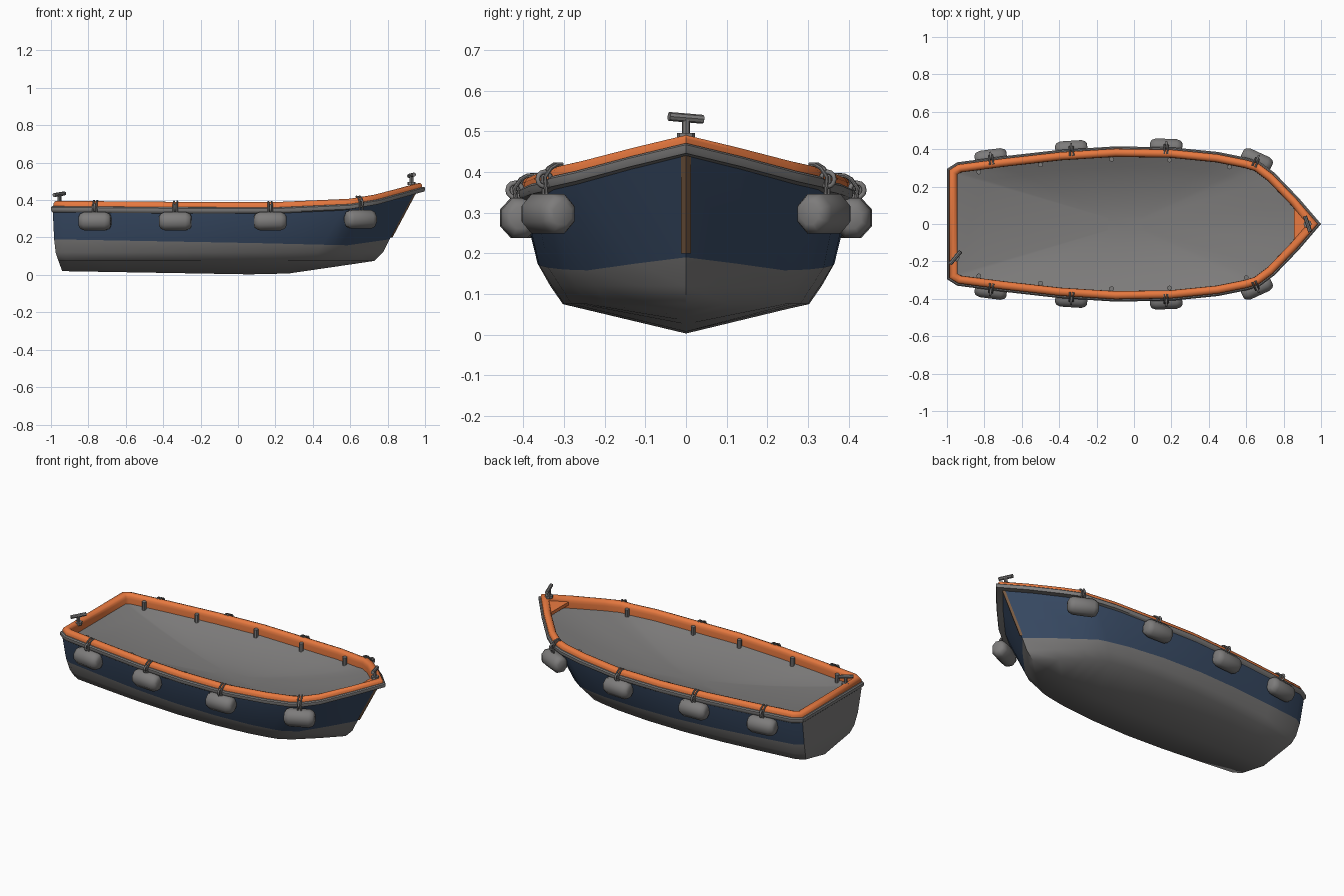
import bpy, bmesh, math
from mathutils import Vector

if "Cube" in bpy.data.objects:
    bpy.data.objects.remove(bpy.data.objects["Cube"])

def material(name, rgb):
    m = bpy.data.materials.new(name)
    m.diffuse_color = (*rgb, 1)
    m.use_nodes = True
    m.node_tree.nodes["Principled BSDF"].inputs["Base Color"].default_value = m.diffuse_color
    return m

GREY = material("grey", (0.205, 0.20, 0.198))
BLUE = material("navy_blue", (0.042, 0.073, 0.135))
ORANGE = material("orange", (0.80, 0.19, 0.05))
BROWN = material("stem_brown", (0.20, 0.11, 0.06))

def interp(x, table):
    if x <= table[0][0]:
        return table[0][1]
    for (x0, y0), (x1, y1) in zip(table, table[1:]):
        if x <= x1:
            return y0 + (y1 - y0) * (x - x0) / (x1 - x0)
    return table[-1][1]

# Gunwale half plan (stern to bow), sheer line and keel line
HALF = [(-1, .295), (-.945, .33), (-.7, .362), (-.4, .396), (-.1, .415), (.2, .41),
        (.45, .385), (.6, .355), (.67, .335), (.75, .275), (.88, .14), (1, 0)]
SHEER = [(-1, .367), (-.4, .362), (.2, .36), (.6, .378), (.75, .403), (1, .473)]
KEEL = [(-.94, .02), (.22, 0), (.70, .07), (.73, .075)]
LOOP = HALF + [(x, -y) for x, y in reversed(HALF[:-1])]

def sheer(x):
    return interp(x, SHEER)

def level(w, xs, xb, z):
    """Plan outline squeezed to width w and to x range xs..xb."""
    out = []
    for x, y in LOOP:
        nx = xs + (x + 1) / 2 * (xb - xs)
        out.append((nx, y * w, z(nx, x)))
    return out

def inset(d, dz):
    """Gunwale outline offset inwards by d, raised dz above the sheer."""
    out = []
    n = len(LOOP)
    for i in range(n):
        p0, p, p1 = (Vector(LOOP[(i + k) % n]) for k in (-1, 0, 1))
        a, b = (p - p0).normalized(), (p1 - p).normalized()
        na, nb = Vector((a.y, -a.x)), Vector((b.y, -b.x))
        q = p + (na + nb) * d / (1 + na.dot(nb))
        out.append((q.x, q.y, sheer(q.x) + dz))
    return out

def finish(name, bm, mats, angle=35):
    bmesh.ops.remove_doubles(bm, verts=bm.verts, dist=1e-4)
    me = bpy.data.meshes.new(name)
    bm.to_mesh(me)
    bm.free()
    for m in mats:
        me.materials.append(m)
    ob = bpy.data.objects.new(name, me)
    bpy.context.collection.objects.link(ob)
    bpy.ops.object.select_all(action='DESELECT')
    ob.select_set(True)
    bpy.context.view_layer.objects.active = ob
    bpy.ops.object.shade_smooth_by_angle(angle=math.radians(angle))
    return ob

def loft(name, rings, mats, rule=None, caps=(False, False), angle=35):
    bm = bmesh.new()
    vs = [[bm.verts.new(p) for p in r] for r in rings]
    n = len(rings[0])
    for j in range(len(rings) - 1):
        for i in range(n):
            k = (i + 1) % n
            f = bm.faces.new((vs[j][i], vs[j + 1][i], vs[j + 1][k], vs[j][k]))
            if rule:
                f.material_index = rule(j, i)
    if caps[0]:
        bm.faces.new(vs[0])
    if caps[1]:
        bm.faces.new(vs[-1][::-1])
    return finish(name, bm, mats, angle)

def tube(name, pts, r, mat):
    cu = bpy.data.curves.new(name, 'CURVE')
    cu.dimensions = '3D'
    cu.bevel_depth, cu.bevel_resolution, cu.use_fill_caps = r, 2, True
    s = cu.splines.new('POLY')
    s.points.add(len(pts) - 1)
    for p, q in zip(s.points, pts):
        p.co = (*q, 1)
    cu.materials.append(mat)
    ob = bpy.data.objects.new(name, cu)
    bpy.context.collection.objects.link(ob)
    bpy.ops.object.select_all(action='DESELECT')
    ob.select_set(True)
    bpy.context.view_layer.objects.active = ob
    bpy.ops.object.convert(target='MESH')
    bpy.ops.object.shade_smooth_by_angle(angle=math.radians(40))

# Outer hull: grey bottom and transom, blue topsides
upper = level(.97, -.99, .95, lambda nx, x: sheer(x) - .033)
water = level(.88, -.983, .81, lambda nx, x: interp(x, [(-1, .19), (.2, .17), (.75, .158), (1, .19)]))
hull = [level(0, -.94, .73, lambda nx, x: interp(nx, KEEL)),
        level(.73, -.96, .73, lambda nx, x: .075),
        level(.805, -.975, .775, lambda nx, x: .12), water, upper]
loft("hull", hull, [GREY, BLUE],
     lambda j, i: 1 if j == 3 and i != len(LOOP) - 1 else 0, angle=50)

# Grey rub rail around the gunwale
loft("rub_rail", [upper, inset(.003, -.026), inset(0, -.018), inset(0, -.006),
                  inset(.006, 0), inset(.03, .002)], [GREY])

# Rounded orange rail
loft("orange_rail", [inset(.012, 0), inset(.013, .014), inset(.02, .025), inset(.034, .029),
                     inset(.047, .025), inset(.054, .014), inset(.056, 0), inset(.056, -.03)],
     [ORANGE], angle=70)

# Shallow dished interior
FLOOR = .24
rim = inset(.056, -.03)
dish = [[(-.03 + (x + .03) * f, y * f, FLOOR + (z - FLOOR) * f * f) for x, y, z in rim]
        for f in (1, .85, .7, .5, .3, .12)]
loft("interior", dish, [GREY], caps=(False, True), angle=80)

# Triangular bow plate inside the rail
bm = bmesh.new()
tri = [(.855, -.105), (.93, 0), (.855, .105)]
top = [bm.verts.new((x, y, sheer(x) + .008)) for x, y in tri]
low = [bm.verts.new((x, y, sheer(x) - .012)) for x, y in tri]
bm.faces.new(top)
bm.faces.new(low[::-1])
for i in range(3):
    k = (i + 1) % 3
    bm.faces.new((top[i], low[i], low[k], top[k]))
finish("bow_plate", bm, [ORANGE])

# Brown stem strip
bm = bmesh.new()
rows = [[bm.verts.new((x + .004 - abs(y) * .85, y, z)) for y in (-.012, 0, .012)]
        for x, z in ((.822, .2), (.95, .44))]
for i in range(2):
    bm.faces.new((rows[0][i], rows[0][i + 1], rows[1][i + 1], rows[1][i]))
finish("stem_strip", bm, [BROWN])

# Fenders with hanging rings and straps, four on each side
PROFILE = [(-.086, .028), (-.078, .043), (-.056, .053), (.056, .053), (.078, .043), (.086, .028)]
for side in (1, -1):
    for n, x in enumerate((-.765, -.335, .172, .655)):
        y = interp(x, HALF)
        slope = (interp(x + .06, HALF) - interp(x - .06, HALF)) / .12
        yaw = math.atan(slope)
        tag = f"{'left' if side > 0 else 'right'}_{n + 1}"
        def place(along, out, z):
            return (x + along * math.cos(yaw) - out * math.sin(yaw),
                    side * (y + along * math.sin(yaw) + out * math.cos(yaw)), z)
        zf = .287 + (.01 if n == 3 else 0)
        rings = [[place(a, r * .92 * math.cos((k + .5) * math.pi / 4) * side,
                        zf + r * math.sin((k + .5) * math.pi / 4))
                  for k in range(8)] for a, r in PROFILE]
        loft("fender_" + tag, rings, [GREY], caps=(True, True), angle=60)
        s = sheer(x)
        for a in (-.009, .009):
            tube("strap_" + tag, [place(a, .008, zf + .045), place(a, .012, s), place(a, -.004, s + .022),
                                  place(a, -.02, s + .031), place(a, -.036, s + .031)], .005, GREY)
        bpy.ops.mesh.primitive_torus_add(major_radius=.018, minor_radius=.006, major_segments=12,
                                         minor_segments=6, location=place(0, .01, s - .005),
                                         rotation=(0, math.pi / 2, side * yaw))
        ring = bpy.context.object
        ring.name = "fender_ring_" + tag
        ring.data.materials.append(GREY)
        bpy.ops.object.shade_smooth()
    # Short pegs standing just inside the rail
    for x in (-.83, -.5, -.12, .19, .51 if side > 0 else .6):
        y, s = side * (interp(x, HALF) - .068), sheer(x)
        tube("inner_peg", [(x, y, s - .04), (x, y, s + .01)], .013, GREY)

# Mooring cleats: base, post and crossbar
def cleat(name, x, y, z, yaw, tilt):
    d = Vector((math.cos(yaw), math.sin(yaw), tilt)) * .044
    c = Vector((x, y, z + .041))
    tube(name + "_base", [(x, y, z - .012), (x, y, z + .004)], .022, GREY)
    tube(name + "_post", [(x, y, z), tuple(c)], .01, GREY)
    tube(name + "_bar", [tuple(c - d), tuple(c - d * .5), tuple(c + d * .5), tuple(c + d)], .011, GREY)

cleat("bow_cleat", .928, 0, .492, math.radians(108), -.08)
cleat("stern_cleat", -.955, -.18, .39, math.radians(50), .1)
